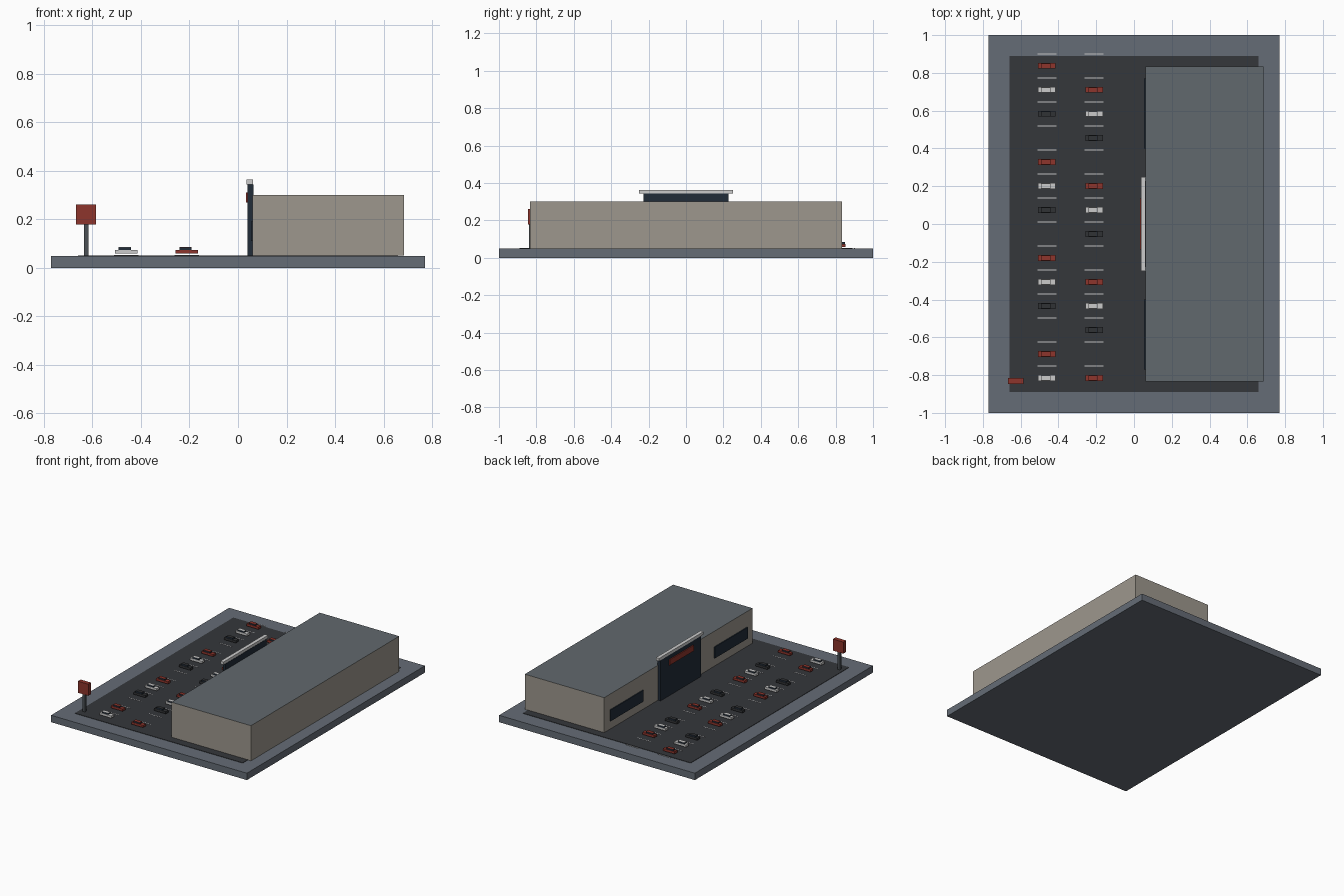
import bpy

if "Cube" in bpy.data.objects:
    bpy.data.objects.remove(bpy.data.objects["Cube"])


def material(name, r, g, b):
    m = bpy.data.materials.new(name)
    m.diffuse_color = (r, g, b, 1)
    m.use_nodes = True
    m.node_tree.nodes["Principled BSDF"].inputs["Base Color"].default_value = m.diffuse_color
    return m


PLINTH = material("slate", 0.13, 0.15, 0.18)
ASPHALT = material("asphalt", 0.035, 0.038, 0.043)
WALL = material("beige", 0.34, 0.31, 0.27)
ROOF = material("roof_grey", 0.12, 0.14, 0.155)
GLASS = material("dark_glass", 0.015, 0.025, 0.04)
RED = material("red", 0.27, 0.035, 0.025)
WHITE = material("white", 0.55, 0.55, 0.55)
BLACK = material("black", 0.03, 0.032, 0.035)
METAL = material("metal", 0.07, 0.08, 0.09)


def box(name, x, y, z, mat):
    """Box from (min, max) ranges on each axis."""
    ranges = (x, y, z)
    bpy.ops.mesh.primitive_cube_add(size=1, location=[(a + b) / 2 for a, b in ranges])
    o = bpy.context.object
    o.name = name
    o.scale = [b - a for a, b in ranges]
    bpy.ops.object.transform_apply(location=False, rotation=False, scale=True)
    o.data.materials.append(mat)
    return o


# ground
box("base_slab", (-0.77, 0.77), (-1, 1), (0, 0.049), PLINTH)
box("parking_lot", (-0.66, 0.66), (-0.89, 0.89), (0.048, 0.0515), ASPHALT)

# store hall: beige walls, grey top face
store = box("store_building", (0.06, 0.685), (-0.833, 0.833), (0.05, 0.30), WALL)
store.data.materials.append(ROOF)
for p in store.data.polygons:
    if p.normal.z > 0.5:
        p.material_index = 1

# entrance on the parking side
box("entrance_portal", (0.04, 0.063), (-0.228, 0.228), (0.05, 0.343), GLASS)
box("entrance_cap", (0.036, 0.061), (-0.25, 0.25), (0.343, 0.363), WHITE)
box("entrance_sign", (0.033, 0.041), (-0.135, 0.135), (0.27, 0.31), RED)
for side, y in (("left", (0.40, 0.77)), ("right", (-0.77, -0.40))):
    box(side + "_window", (0.053, 0.061), y, (0.11, 0.19), GLASS)

# roadside sign
box("sign_pole", (-0.635, -0.617), (-0.839, -0.821), (0.05, 0.18), METAL)
box("sign_board", (-0.667, -0.585), (-0.846, -0.815), (0.178, 0.26), RED)


def car(name, x, y, paint):
    box(name + "_body", (x - 0.046, x + 0.046), (y - 0.015, y + 0.015), (0.058, 0.074), paint)
    box(name + "_cabin", (x - 0.031, x + 0.019), (y - 0.0125, y + 0.0125), (0.073, 0.084), GLASS)
    box(name + "_roof", (x - 0.031, x + 0.019), (y - 0.0125, y + 0.0125), (0.084, 0.0852), paint)


# two parking rows; every fourth bay is empty
for row, x in enumerate((-0.461, -0.211)):
    for bay in range(14):
        y = 0.837 - 0.1271 * bay
        line = y + 0.0635
        box(f"bay_line_{row}_{bay}", (x - 0.05, x + 0.05), (line - 0.002, line + 0.002),
            (0.0505, 0.0525), WHITE)
        kind = (bay - row) % 4
        if kind < 3:
            car(f"car_{row}_{bay}", x, y, (RED, WHITE, BLACK)[kind])
